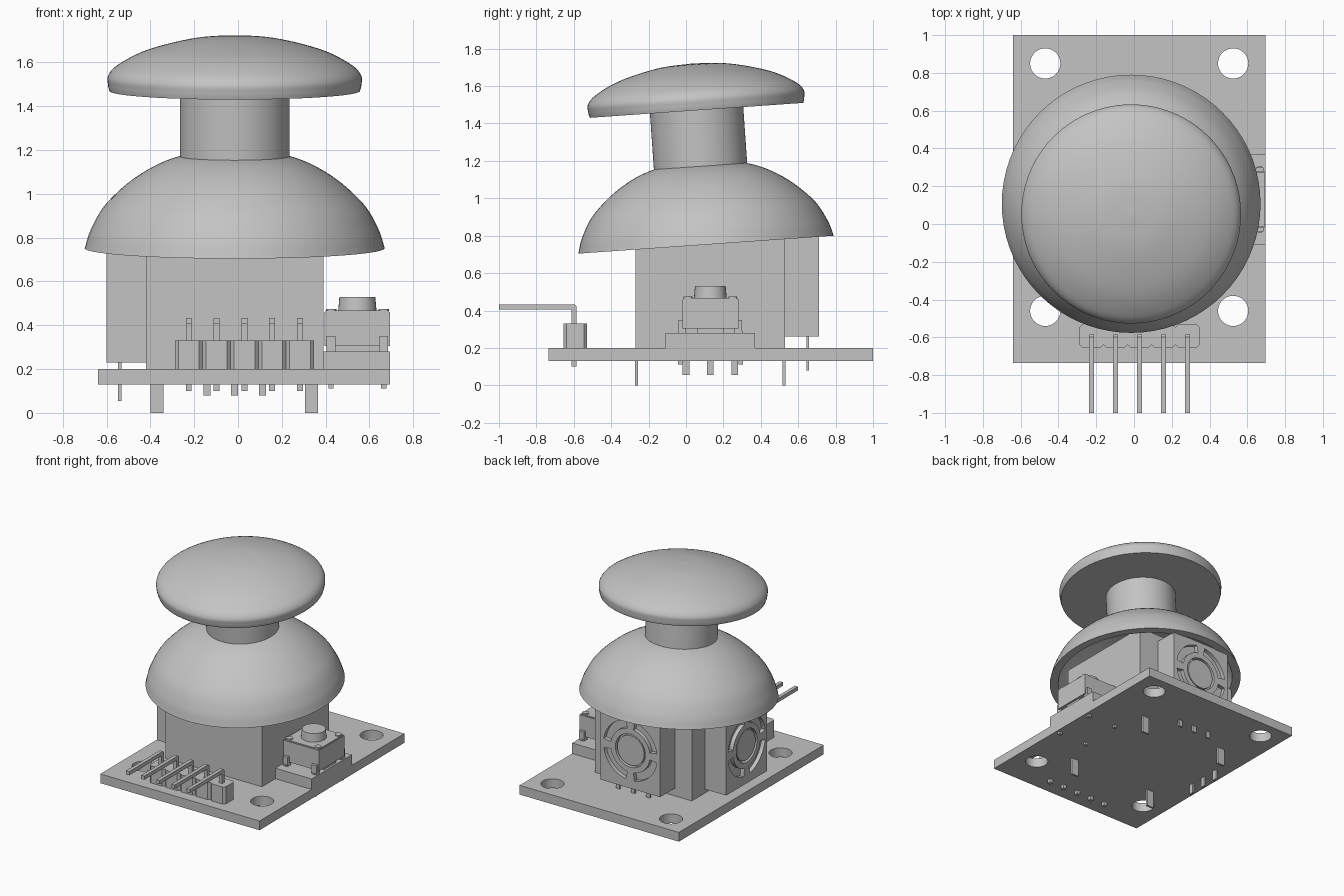
import bpy, bmesh, math
from mathutils import Matrix, Vector

old = bpy.data.objects.get("Cube")
if old:
    bpy.data.objects.remove(old, do_unlink=True)

GREY = (0.55, 0.55, 0.55, 1)
mat = bpy.data.materials.new("plain_grey")
mat.use_nodes = True
mat.diffuse_color = GREY
mat.node_tree.nodes["Principled BSDF"].inputs["Base Color"].default_value = GREY


def finish(name, bm, smooth=False):
    bmesh.ops.recalc_face_normals(bm, faces=bm.faces)
    mesh = bpy.data.meshes.new(name)
    bm.to_mesh(mesh)
    bm.free()
    mesh.materials.append(mat)
    ob = bpy.data.objects.new(name, mesh)
    bpy.context.collection.objects.link(ob)
    if smooth:
        select(ob)
        bpy.ops.object.shade_smooth_by_angle(angle=math.radians(35))
    return ob


def select(ob):
    bpy.ops.object.select_all(action='DESELECT')
    ob.select_set(True)
    bpy.context.view_layer.objects.active = ob


def box(name, x, y, z):
    """Box given by its (low, high) range on each axis."""
    bm = bmesh.new()
    bmesh.ops.create_cube(bm, size=1)
    for v in bm.verts:
        v.co = Vector([a[0] if c < 0 else a[1] for c, a in zip(v.co, (x, y, z))])
    return finish(name, bm)


def prism(name, points, depth, matrix=Matrix(), smooth=False):
    """Flat outline extruded along its local z."""
    bm = bmesh.new()
    face = bm.faces.new([bm.verts.new((px, py, 0)) for px, py in points])
    ext = bmesh.ops.extrude_face_region(bm, geom=[face])
    top = [g for g in ext["geom"] if isinstance(g, bmesh.types.BMVert)]
    bmesh.ops.translate(bm, verts=top, vec=(0, 0, depth))
    bm.transform(matrix)
    return finish(name, bm, smooth)


def arc(r, start, end, n):
    return [(r * math.cos(start + (end - start) * i / n),
             r * math.sin(start + (end - start) * i / n)) for i in range(n + 1)]


def circle(r, n=40):
    return arc(r, 0, math.tau, n)[:-1]


def lathe(name, profile, matrix, steps=72):
    bm = bmesh.new()
    verts = [bm.verts.new((r, 0, h)) for r, h in profile]
    edges = [bm.edges.new(pair) for pair in zip(verts, verts[1:])]
    bmesh.ops.spin(bm, geom=verts + edges, cent=(0, 0, 0), axis=(0, 0, 1),
                   angle=math.tau, steps=steps)
    bmesh.ops.remove_doubles(bm, verts=bm.verts, dist=1e-4)
    bm.transform(matrix)
    return finish(name, bm, True)


def smooth_path(points, n=6):
    """Catmull-Rom curve through a few profile points."""
    pts = [Vector(p) for p in points]
    pts = [2 * pts[0] - pts[1]] + pts + [2 * pts[-1] - pts[-2]]
    out = []
    for a, b, c, d in zip(pts, pts[1:], pts[2:], pts[3:]):
        for i in range(n):
            t = i / n
            p = 0.5 * (2 * b + (c - a) * t + (2 * a - 5 * b + 4 * c - d) * t * t
                       + (3 * b - a - 3 * c + d) * t ** 3)
            out.append((max(p.x, 0), p.y))
    return out + [tuple(points[-1])]


def cut(ob, cutters):
    for c in cutters:
        c.hide_render = True
        mod = ob.modifiers.new("cut", 'BOOLEAN')
        mod.solver = 'EXACT'
        mod.object = c
        select(ob)
        bpy.ops.object.modifier_apply(modifier=mod.name)
        bpy.data.objects.remove(c, do_unlink=True)


# Circuit board with four mounting holes
board = box("circuit_board", (-.64, .695), (-.735, 1), (.13, .20))
cut(board, [prism("hole_cutter", circle(.08), .3, Matrix.Translation((x, y, 0)))
            for x in (-.47, .525) for y in (-.46, .85)])

# Joystick housing and the step under the push button
box("housing", (-.42, .39), (-.27, .53), (.20, .85))
box("button_step", (.39, .695), (-.11, .37), (.20, .28))
for x in (-.37, .335):
    for y in (-.265, .525):
        box("housing_tab", (x - .03, x + .03), (y - .008, y + .008), (0, .2))


# Potentiometers: box with a recessed disc and four arc slots on the outer face
def potentiometer(name, x, y, z, face):
    pot = box(name, x, y, z)
    gap = .16
    cutters = []
    for q in range(4):
        a, b = q * math.pi / 2 + gap, (q + 1) * math.pi / 2 - gap
        outline = arc(.225, a, b, 10) + arc(.165, b, a, 10)
        cutters.append(prism("slot_cutter", outline, .06, face))
    cutters.append(prism("disc_cutter", circle(.125), .06, face))
    cut(pot, cutters)
    prism(name + "_disc", circle(.112), .025, face)


back_face = Matrix.Translation((-.03, .68, .545)) @ Matrix.Rotation(-math.pi / 2, 4, 'X')
side_face = Matrix.Translation((-.57, .13, .515)) @ Matrix.Rotation(-math.pi / 2, 4, 'Y')
potentiometer("back_potentiometer", (-.28, .22), (.53, .71), (.26, .80), back_face)
potentiometer("side_potentiometer", (-.60, -.42), (-.115, .375), (.23, .775), side_face)
for i in (-1, 0, 1):
    px, py = -.015 + i * .127, .13 + i * .13
    box("back_pot_pin", (px - .016, px + .016), (.645, .658), (.08, .28))
    box("side_pot_pin", (-.547, -.533), (py - .018, py + .018), (.055, .25))

# Push button with corner posts, legs and round cap
box("button_body", (.395, .695), (-.02, .28), (.305, .46))
box("button_foot", (.41, .68), (.06, .20), (.28, .31))
box("button_plate", (.40, .69), (-.015, .275), (.46, .468))
lathe("button_cap", [(0, .46), (.088, .46), (.082, .53), (0, .53)],
      Matrix.Translation((.545, .13, 0)), 32)
for x in (.425, .665):
    for y, side in ((-.02, -1), (.28, 1)):
        prism("button_post", circle(.024, 16), .02,
              Matrix.Translation((x, y - side * .03, .455)))
        ys = sorted((y - side * .02, y + side * .02))
        box("button_leg", (x - .02, x + .02), ys, (.28, .35))
        yl = y + side * .012
        box("button_leg_tip", (x - .012, x + .012), (yl - .012, yl + .012), (.112, .29))

# Pin header: five chamfered blocks with bent pins
for i in range(5):
    x = -.225 + i * .127
    w, d, c = .0635, .0625, .016
    block = [(-w, -d + c), (-w + c, -d), (w - c, -d), (w, -d + c),
             (w, d - c), (w - c, d), (-w + c, d), (-w, d - c)]
    prism("header_block", block, .13, Matrix.Translation((x, -.593, .20)))
    bent = [(-.613, .10), (-.613, .405), (-1, .405), (-1, .433),
            (-.597, .433), (-.585, .421), (-.585, .10)]
    # local x -> y, local y -> z, local z -> x
    turn = Matrix(((0, 0, 1, x - .0135), (1, 0, 0, 0), (0, 1, 0, 0), (0, 0, 0, 1)))
    prism("header_pin", bent, .027, turn)

# Thumb cap: hollow dome, neck and mushroom top, all tilted slightly forward
tilt = Matrix.Translation((-.015, .107, .752)) @ Matrix.Rotation(math.radians(4), 4, 'X')
outer = smooth_path([(.685, 0), (.655, .09), (.585, .205), (.435, .335), (.25, .42), (0, .45)])
inner = smooth_path([(0, .39), (.25, .36), (.40, .28), (.53, .17), (.595, .08), (.625, 0)])
lathe("dome", outer + inner + [(.685, 0)], tilt)
lathe("neck", [(.25, .40), (.25, .74)], tilt)
top = smooth_path([(.578, .74), (.578, .79), (.53, .84), (.40, .905), (.19, .958), (0, .972)])
lathe("mushroom_top", [(0, .72), (.572, .72)] + top, tilt)
